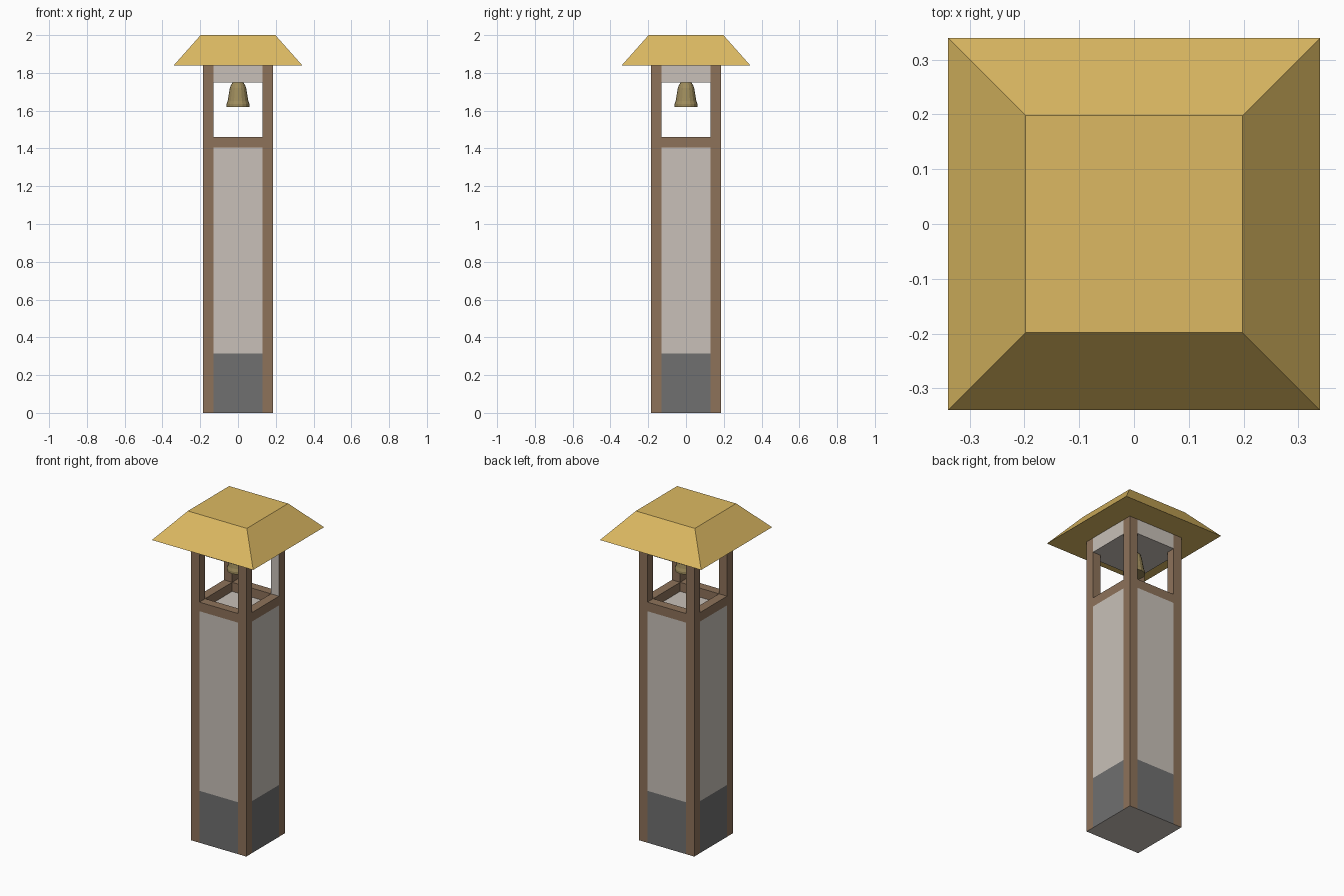
import bpy, bmesh, math
from mathutils import Vector

if "Cube" in bpy.data.objects:
    bpy.data.objects.remove(bpy.data.objects["Cube"], do_unlink=True)


def material(name, rgb):
    linear = [((c / 255 + 0.055) / 1.055) ** 2.4 for c in rgb] + [1.0]
    mat = bpy.data.materials.new(name)
    mat.use_nodes = True
    mat.diffuse_color = linear
    bsdf = next(n for n in mat.node_tree.nodes if n.type == "BSDF_PRINCIPLED")
    bsdf.inputs["Base Color"].default_value = linear
    return mat


plaster = material("plaster", (200, 192, 184))
timber = material("timber", (141, 114, 90))
stone = material("stone", (112, 112, 112))
straw = material("straw_roof", (220, 185, 98))
bronze = material("bronze", (158, 140, 92))

HALF, INNER = 0.185, 0.13          # tower half width, inside of the posts
PLINTH, WALL, SILL, HEAD, EAVES, TOP = 0.315, 1.405, 1.46, 1.75, 1.84, 2.0


def finish(bm, name, mats):
    bmesh.ops.recalc_face_normals(bm, faces=bm.faces)
    mesh = bpy.data.meshes.new(name)
    bm.to_mesh(mesh)
    bm.free()
    for m in mats:
        mesh.materials.append(m)
    obj = bpy.data.objects.new(name, mesh)
    bpy.context.collection.objects.link(obj)
    return obj


def box_mesh(low, high):
    bm = bmesh.new()
    bmesh.ops.create_cube(bm, size=1)
    for v in bm.verts:
        v.co = Vector([(a + b) / 2 + c * (b - a) for a, b, c in zip(low, high, v.co)])
    return bm


def framed_block(name, z0, z1):
    """Square block with timber corners, plaster panels and a stone plinth."""
    bm = box_mesh((-HALF, -HALF, z0), (HALF, HALF, z1))
    cuts = [((s * INNER, 0, 0), (1, 0, 0)) for s in (-1, 1)]
    cuts += [((0, s * INNER, 0), (0, 1, 0)) for s in (-1, 1)]
    cuts.append(((0, 0, PLINTH), (0, 0, 1)))
    for co, no in cuts:
        geom = bm.verts[:] + bm.edges[:] + bm.faces[:]
        bmesh.ops.bisect_plane(bm, geom=geom, plane_co=co, plane_no=no)
    bm.normal_update()
    for f in bm.faces:
        c = f.calc_center_median()
        if abs(f.normal.z) > 0.5:
            f.material_index = 0
        elif min(abs(c.x), abs(c.y)) > INNER:
            f.material_index = 1
        else:
            f.material_index = 2 if c.z < PLINTH else 0
    return finish(bm, name, [plaster, timber, stone])


# Tower shaft and the band under the roof
framed_block("tower_shaft", 0, WALL)
framed_block("belfry_head", HEAD, EAVES)

# Belfry posts
for sx, side in ((1, "left"), (-1, "right")):
    for sy, end in ((-1, "front"), (1, "back")):
        xs = sorted((sx * INNER, sx * HALF))
        ys = sorted((sy * INNER, sy * HALF))
        bm = box_mesh((xs[0], ys[0], WALL), (xs[1], ys[1], HEAD))
        bm.normal_update()
        for f in bm.faces:
            # One reveal is plastered
            if sx > 0 and sy > 0 and f.normal.y < -0.5:
                f.material_index = 1
        finish(bm, f"{end}_{side}_post", [timber, plaster])

# Sill rails around the belfry floor
for s, a, b in ((1, "back", "left"), (-1, "front", "right")):
    lo, hi = sorted((s * INNER, s * HALF))
    finish(box_mesh((-INNER, lo, WALL), (INNER, hi, SILL)), a + "_rail", [timber])
    finish(box_mesh((lo, -INNER, WALL), (hi, INNER, SILL)), b + "_rail", [timber])

# Roof: truncated pyramid
bm = box_mesh((-0.34, -0.34, EAVES), (0.34, 0.34, TOP))
for v in bm.verts:
    if v.co.z > EAVES + 0.01:
        v.co.x *= 0.198 / 0.34
        v.co.y *= 0.198 / 0.34
finish(bm, "roof", [straw])

# Bell: turned profile of radius and height
profile = [(0.061, 1.62), (0.061, 1.634), (0.055, 1.65), (0.049, 1.685),
           (0.043, 1.72), (0.037, 1.738), (0.026, HEAD)]
SIDES = 16
bm = bmesh.new()
rings = []
for r, z in profile:
    rings.append([bm.verts.new((r * math.cos(math.tau * i / SIDES),
                                r * math.sin(math.tau * i / SIDES), z))
                  for i in range(SIDES)])
for low, high in zip(rings, rings[1:]):
    for i in range(SIDES):
        j = (i + 1) % SIDES
        bm.faces.new((low[i], low[j], high[j], high[i]))
bm.faces.new(rings[0])
bm.faces.new(rings[-1])
finish(bm, "bell", [bronze])
